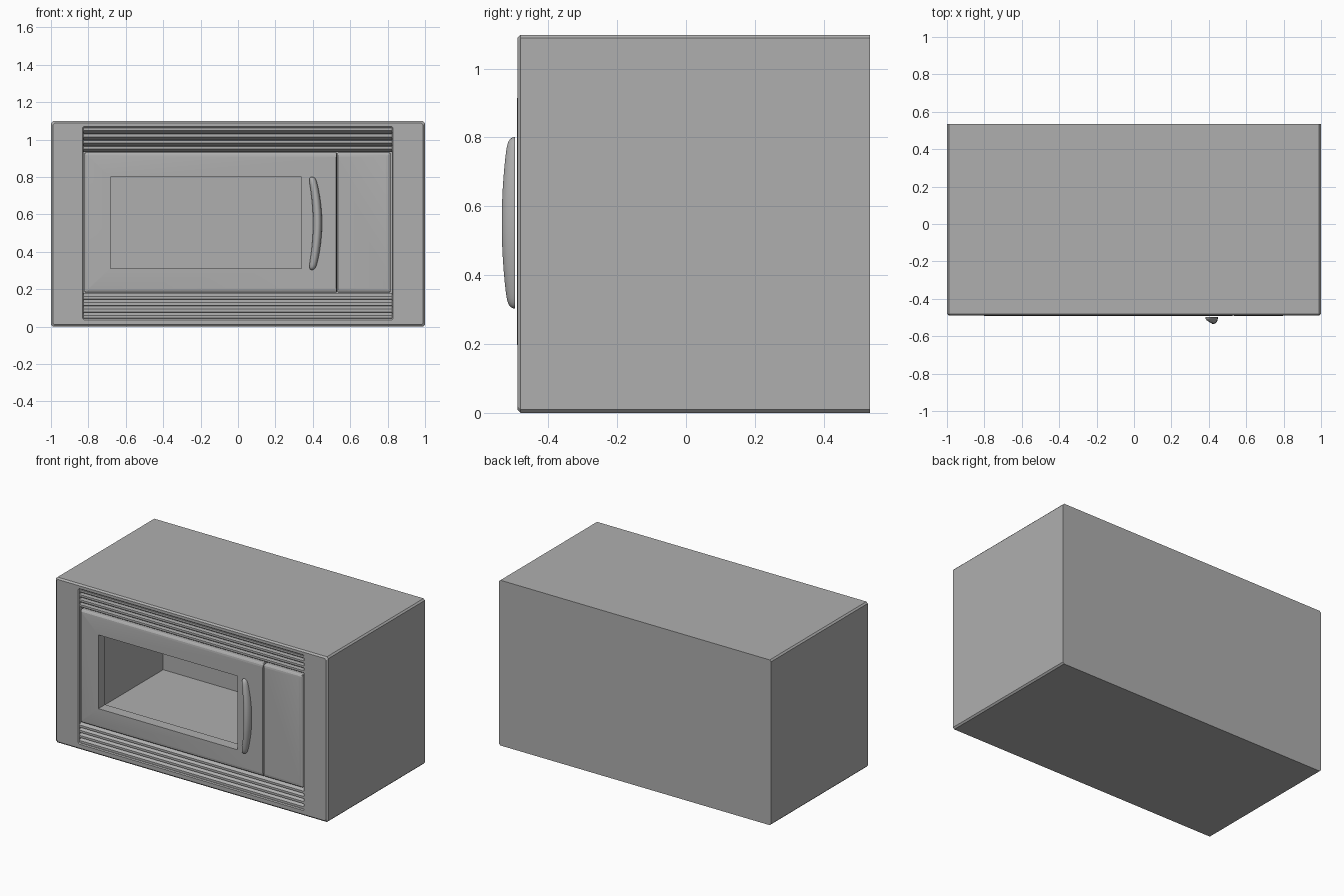
import bpy, bmesh, math

if "Cube" in bpy.data.objects:
    bpy.data.objects.remove(bpy.data.objects["Cube"])

FRONT, BACK = -0.49, 0.535
RECESS = -0.42
grey = bpy.data.materials.new("dark_grey")
grey.diffuse_color = (0.43, 0.43, 0.43, 1)
grey.use_nodes = True
grey.node_tree.nodes["Principled BSDF"].inputs["Base Color"].default_value = grey.diffuse_color


def finish(name, bm, angle):
    bmesh.ops.remove_doubles(bm, verts=bm.verts, dist=1e-5)
    bmesh.ops.recalc_face_normals(bm, faces=bm.faces)
    mesh = bpy.data.meshes.new(name)
    bm.to_mesh(mesh)
    bm.free()
    mesh.materials.append(grey)
    ob = bpy.data.objects.new(name, mesh)
    bpy.context.collection.objects.link(ob)
    bpy.context.view_layer.objects.active = ob
    ob.select_set(True)
    bpy.ops.object.shade_smooth_by_angle(angle=math.radians(angle))
    ob.select_set(False)
    return ob


def rect(x0, x1, z0, z1, y, r=0.0, seg=1):
    """Rectangle in the xz plane with chamfered or rounded corners."""
    pts = []
    corners = ((x1 - r, z1 - r), (x0 + r, z1 - r), (x0 + r, z0 + r), (x1 - r, z0 + r))
    for k, (cx, cz) in enumerate(corners):
        for i in range(seg + 1):
            a = math.pi / 2 * (k + i / seg)
            pts.append((cx + r * math.cos(a), y, cz + r * math.sin(a)))
    return pts


def loft(name, rings, closed=False, angle=8):
    """Skin a list of rings; cap both ends, or join last ring to first."""
    bm = bmesh.new()
    loops = [[bm.verts.new(p) for p in ring] for ring in rings]
    n = len(loops[0])
    pairs = list(zip(loops, loops[1:]))
    if closed:
        pairs.append((loops[-1], loops[0]))
    for a, b in pairs:
        for i in range(n):
            j = (i + 1) % n
            bm.faces.new((a[i], a[j], b[j], b[i]))
    if not closed:
        bm.faces.new(loops[0])
        bm.faces.new(loops[-1])
    return finish(name, bm, angle)


def pillow(x0, x1, z0, z1, front, insets, r):
    """Rings of a panel with a rounded front rim; insets = left, right, bottom, top."""
    l, ri, b, t = insets
    rings = [rect(x0, x1, z0, z1, RECESS, r)]
    for i in range(4):
        a = math.pi / 2 * i / 3
        f = 1 - math.cos(a)
        y = front + 0.014 * (1 - math.sin(a))
        rings.append(rect(x0 + l * f, x1 - ri * f, z0 + b * f, z1 - t * f, y, r))
    return rings


window = (-0.683, 0.34, 0.31, 0.80)
cavity = (-0.69, 0.347, 0.303, 0.807)
DOOR = -0.491

# Cabinet: outer shell, front frame, recess and cooking cavity
e = 0.01
loft("cabinet", [
    rect(-1, 1, 0, 1.098, BACK, e),
    rect(-1, 1, 0, 1.098, FRONT + e, e),
    rect(-1 + e, 1 - e, e, 1.098 - e, FRONT, e),
    rect(-0.832, 0.83, 0.036, 1.07, FRONT, 0.008),
    rect(-0.826, 0.824, 0.042, 1.064, FRONT + 0.006, 0.005),
    rect(-0.826, 0.824, 0.042, 1.064, RECESS, 0.005),
    rect(*cavity, RECESS),
    rect(*cavity, 0.20),
])

# Door with window opening
door = pillow(-0.82, 0.528, 0.181, 0.931, DOOR, (0.022, 0.003, 0.022, 0.022), 0.004)
door += [rect(*window, DOOR), rect(*window, RECESS)]
loft("door", door, closed=True)

# Control panel
loft("control_panel", pillow(0.532, 0.815, 0.181, 0.931, DOOR,
                             (0.003, 0.022, 0.022, 0.022), 0.004))


# Vent louvres: slats sloping up at the bottom vent and down at the top vent
def louvres(name, z0, z1, count, flip):
    bm = bmesh.new()
    h = (z1 - z0) / count
    prof = [(RECESS, 0), (-0.480, 0), (-0.486, 0.08), (-0.486, 0.5),
            (-0.480, 0.62), (-0.46, 1), (RECESS, 1)]
    for k in range(count):
        ends = []
        for x in (-0.826, 0.824):
            ends.append([bm.verts.new((x, y, (z1 - h * (k + f)) if flip else (z0 + h * (k + f))))
                         for y, f in prof])
        a, b = ends
        for i in range(len(prof)):
            j = (i + 1) % len(prof)
            bm.faces.new((a[i], a[j], b[j], b[i]))
        bm.faces.new(a)
        bm.faces.new(b)
    finish(name, bm, 15)


louvres("top_vent", 0.933, 1.064, 4, True)
louvres("bottom_vent", 0.042, 0.179, 4, False)

# Bowed door handle with half-round section and rounded ends
rings = []
N, S = 32, 14
for i in range(N + 1):
    t = -math.cos(math.pi * i / N)
    taper = math.sqrt(max(0, 1 - abs(t) ** 24))
    cx = 0.425 - 0.03 * t * t
    w = (0.024 - 0.005 * t * t) * taper
    d = (0.038 - 0.018 * t * t) * taper
    rings.append([(cx + w * math.cos(math.pi * k / S), -0.497 - d * math.sin(math.pi * k / S),
                   0.552 + 0.249 * t) for k in range(S + 1)])
bm = bmesh.new()
loops = [[bm.verts.new(p) for p in ring] for ring in rings[1:-1]]
tips = [bm.verts.new(rings[0][0]), bm.verts.new(rings[-1][0])]
for a, b in zip(loops, loops[1:]):
    for k in range(S + 1):
        j = (k + 1) % (S + 1)
        bm.faces.new((a[k], a[j], b[j], b[k]))
for tip, ring in zip(tips, (loops[0], loops[-1])):
    for k in range(S + 1):
        bm.faces.new((tip, ring[k], ring[(k + 1) % (S + 1)]))
finish("door_handle", bm, 50)
